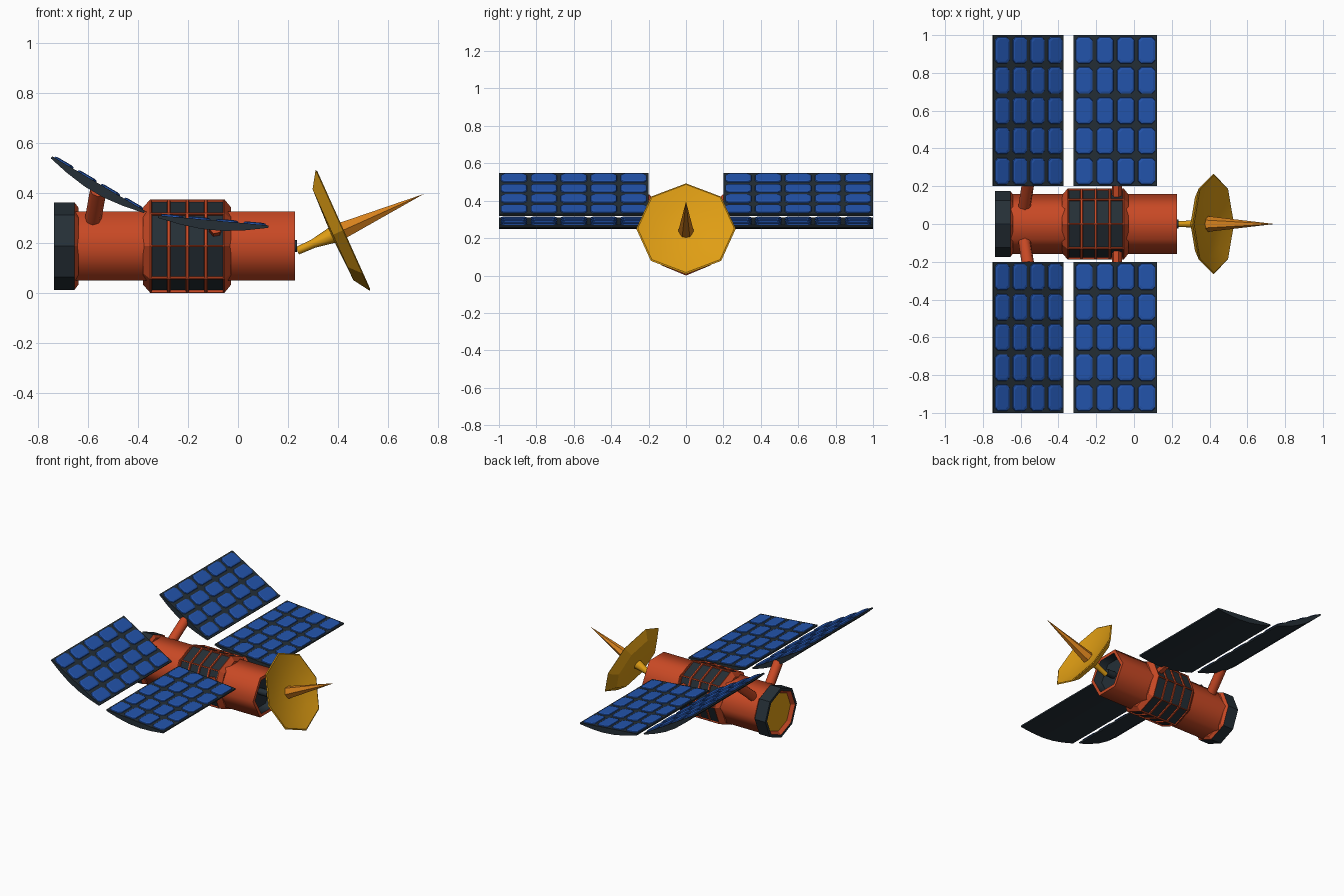
import bpy, bmesh, math
from mathutils import Vector, Matrix

if "Cube" in bpy.data.objects:
    bpy.data.objects.remove(bpy.data.objects["Cube"])


def material(name, rgb):
    m = bpy.data.materials.new(name)
    m.diffuse_color = (*rgb, 1)
    m.use_nodes = True
    m.node_tree.nodes["Principled BSDF"].inputs["Base Color"].default_value = m.diffuse_color
    return m


RED = material("rust red", (0.58, 0.066, 0.018))
SLATE = material("dark slate", (0.018, 0.028, 0.037))
BLUE = material("solar blue", (0.017, 0.09, 0.42))
GOLD = material("gold", (0.74, 0.34, 0.007))
ORANGE = material("amber orange", (0.68, 0.22, 0.012))


def finish(bm, name, mats, smooth=None):
    bmesh.ops.recalc_face_normals(bm, faces=bm.faces)
    me = bpy.data.meshes.new(name)
    bm.to_mesh(me)
    bm.free()
    for m in mats:
        me.materials.append(m)
    if smooth:
        me.polygons.foreach_set("use_smooth", [True] * len(me.polygons))
        me.set_sharp_from_angle(angle=math.radians(smooth))
    ob = bpy.data.objects.new(name, me)
    bpy.context.collection.objects.link(ob)
    return ob


def lathe(profile, sides, matrix, segs=None):
    """Turn (along, radius) points about local x; ends are capped or pointed."""
    bm = bmesh.new()
    rings = []
    for a, r in profile:
        n = sides if r > 0 else 1
        rings.append([bm.verts.new(matrix @ Vector((a, r * math.cos(2 * math.pi * i / sides),
                      r * math.sin(2 * math.pi * i / sides)))) for i in range(n)])
    for k, (p, q) in enumerate(zip(rings, rings[1:])):
        for i in range(sides):
            j = (i + 1) % sides
            if len(p) == 1:
                f = bm.faces.new((p[0], q[j], q[i]))
            elif len(q) == 1:
                f = bm.faces.new((p[i], p[j], q[0]))
            else:
                f = bm.faces.new((p[i], p[j], q[j], q[i]))
            f.material_index = segs[k] if segs else 0
    for ring in (rings[0], rings[-1]):
        if len(ring) > 1:
            bm.faces.new(ring)
    return bm


AXIS = Matrix.Translation((0, 0, 0.187))

# Main hull: six-sided tube with a dark recess in the nose
bm = lathe([(-0.67, 0), (-0.67, 0.16), (0.228, 0.16), (0.228, 0.135), (0.17, 0.125), (0.17, 0)],
           6, AXIS, [0, 0, 0, 1, 1])
finish(bm, "hull", [RED, SLATE], 65)

# Tail ring with red lip and gold end plate
bm = lathe([(-0.715, 0), (-0.715, 0.135), (-0.737, 0.155), (-0.737, 0.175), (-0.655, 0.175),
            (-0.64, 0.155), (-0.64, 0)], 8, AXIS, [1, 2, 0, 0, 2, 2])
finish(bm, "tail_ring", [SLATE, GOLD, RED])

# Equipment bay: octagonal drum, each side divided into four recessed dark bays
cols = [(-0.352 + 0.0745 * i, 0.187) for i in range(5)]
bm = lathe([(-0.38, 0), (-0.38, 0.155)] + cols + [(-0.028, 0.155), (-0.028, 0)], 8, AXIS)
bays = [f for f in bm.faces if abs(f.normal.x) < 0.01]
bm.normal_update()
bmesh.ops.recalc_face_normals(bm, faces=bm.faces)
bays = [f for f in bm.faces if abs(f.normal.x) < 0.01]
bmesh.ops.inset_individual(bm, faces=bays, thickness=0.007, depth=0)
bmesh.ops.inset_individual(bm, faces=bays, thickness=0.003, depth=-0.008)
for f in bays:
    f.material_index = 1
finish(bm, "equipment_bay", [RED, SLATE])


# Solar wings: flat-topped tray with a bowed underside, plus pillow cells
def wing(name, start, end, side):
    a, b = Vector((start[0], 0, start[1])), Vector((end[0], 0, end[1]))
    d = b - a
    length = d.length
    d.normalize()
    up = Vector((-d.z, 0, d.x))

    def at(u, v, h):
        return a + d * u + up * h + Vector((0, side * v, 0))
    section = [(0, 0), (length, 0)] + [(length * t, -0.01 - 0.03 * math.sin(math.pi * t))
                                       for t in (1, 0.8, 0.6, 0.4, 0.2, 0)]
    bm = bmesh.new()
    ends = [[bm.verts.new(at(u, v, h)) for u, h in section] for v in (0.2, 1.0)]
    n = len(section)
    for i in range(n):
        j = (i + 1) % n
        bm.faces.new((ends[0][i], ends[0][j], ends[1][j], ends[1][i]))
    for e in ends:
        bm.faces.new(e)
    finish(bm, name + "_tray", [SLATE])

    bm = bmesh.new()
    du, dv = length / 4, 0.16
    for i in range(4):
        for k in range(5):
            cu, cv = du * (i + 0.5), 0.2 + dv * (k + 0.5)
            loops = []
            for grow, h in ((0, -0.003), (-0.003, 0.005), (-0.012, 0.008)):
                x, y, c = du / 2 - 0.009 + grow, dv / 2 - 0.009 + grow, 0.016
                pts = [(x, y - c), (x - c, y), (c - x, y), (-x, y - c),
                       (-x, c - y), (c - x, -y), (x - c, -y), (x, c - y)]
                loops.append([bm.verts.new(at(cu + p, cv + q, h)) for p, q in pts])
            for lo, hi in zip(loops, loops[1:]):
                for m in range(8):
                    w = (m + 1) % 8
                    bm.faces.new((lo[m], lo[w], hi[w], hi[m]))
            bm.faces.new(loops[0])
            bm.faces.new(loops[-1])
    finish(bm, name + "_cells", [BLUE])


# Struts joining the wings to the hull
def rod(name, p, q, r, mat, sides=8):
    p, q = Vector(p), Vector(q)
    rot = Vector((1, 0, 0)).rotation_difference(q - p).to_matrix().to_4x4()
    bm = lathe([(0, r), ((q - p).length, r)], sides, Matrix.Translation(p) @ rot)
    finish(bm, name, [mat], 50)


for side, label in ((-1, "near"), (1, "far")):
    wing(label + "_rear_wing", (-0.745, 0.547), (-0.372, 0.328), side)
    wing(label + "_front_wing", (-0.32, 0.31), (0.122, 0.27), side)
    rod(label + "_rear_strut", (-0.585, side * 0.06, 0.27), (-0.56, side * 0.22, 0.41), 0.033, RED)
    rod(label + "_front_strut", (-0.09, side * 0.1, 0.24), (-0.09, side * 0.22, 0.262), 0.027, RED, 6)

# Antenna: tilted eight-sided dish, flared stem and long spike
TILT = Matrix.Translation((0.42, 0, 0.25)) @ Matrix.Rotation(-math.radians(24.2), 4, 'Y')
bm = lathe([(-0.05, 0), (-0.043, 0.2), (0, 0.266), (0.004, 0.258), (-0.02, 0.17), (-0.034, 0)], 8, TILT)
finish(bm, "dish", [GOLD], 25)
bm = lathe([(-0.2, 0.016), (-0.13, 0.018), (-0.04, 0.034)], 8, TILT)
finish(bm, "dish_stem", [GOLD], 50)
bm = lathe([(-0.036, 0.042), (0.355, 0)], 6, TILT)
finish(bm, "dish_spike", [ORANGE], 50)
rod("stem_socket", (0.165, 0, 0.187), (0.236, 0, 0.187), 0.024, SLATE)
